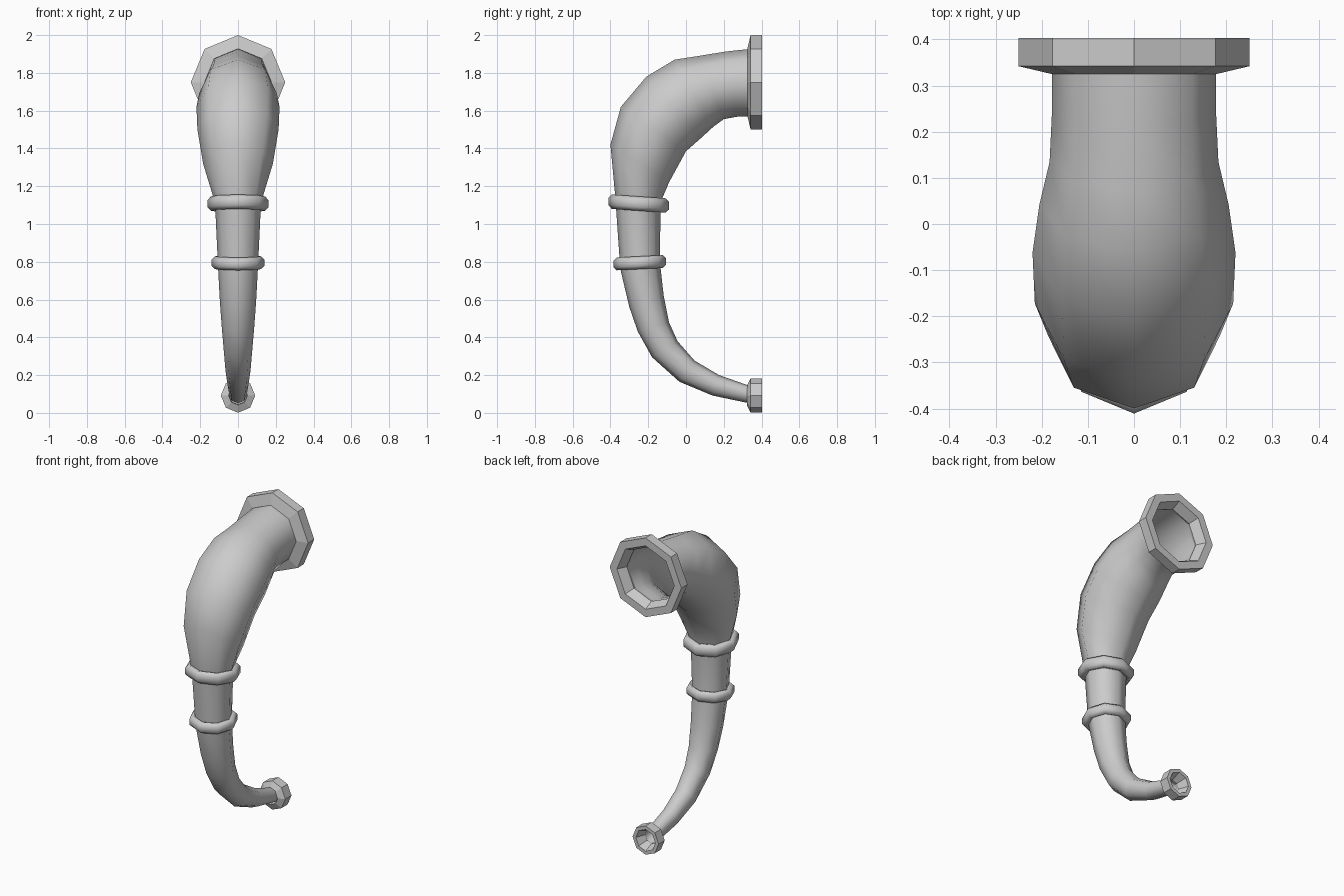
import bpy, bmesh, math
from mathutils import Vector

if "Cube" in bpy.data.objects:
    bpy.data.objects.remove(bpy.data.objects["Cube"])

SIDES = 8


def sweep(name, sections, smooth=True, closed=False):
    """Skin octagons; each section = (outer y, outer z, inner y, inner z, half width)."""
    bm = bmesh.new()
    rings = []
    for oy, oz, iy, iz, hw in sections:
        a, b = Vector((0, oy, oz)), Vector((0, iy, iz))
        mid, arm = (a + b) / 2, (a - b) / 2
        ring = []
        for i in range(SIDES):
            t = 2 * math.pi * i / SIDES
            ring.append(bm.verts.new(mid + arm * math.cos(t) + Vector((hw * math.sin(t), 0, 0))))
        rings.append(ring)
    pairs = list(zip(rings, rings[1:]))
    if closed:
        pairs.append((rings[-1], rings[0]))
    for r, s in pairs:
        for i in range(SIDES):
            j = (i + 1) % SIDES
            bm.faces.new((r[i], r[j], s[j], s[i])).smooth = smooth
    bmesh.ops.recalc_face_normals(bm, faces=bm.faces)
    me = bpy.data.meshes.new(name)
    bm.to_mesh(me)
    bm.free()
    ob = bpy.data.objects.new(name, me)
    bpy.context.collection.objects.link(ob)
    return ob


def collar(name, y, z, tilt, r_in, r_out, h):
    """Rounded band around the tube; tilt lifts the front side."""
    m = r_out - 0.018
    prof = [(r_in, -h * .8), (m, -h), (r_out, -h * .5), (r_out, h * .5), (m, h), (r_in, h * .8)]
    sweep(name, [(y - r, z + d + tilt * r, y + r, z + d - tilt * r, r) for r, d in prof], closed=True)


def flange(name, z, prof):
    """Octagonal end plate around the y axis from (y, radius) pairs."""
    sweep(name, [(y, z + r, y, z - r, r) for y, r in prof], smooth=False, closed=True)


# Curved hollow tube, wide end at the top
sweep("curved_tube", [
    (0.34, 1.927, 0.34, 1.57, 0.178),
    (0.21, 1.913, 0.27, 1.568, 0.178),
    (0.07, 1.89, 0.20, 1.555, 0.183),
    (-0.06, 1.87, 0.145, 1.515, 0.205),
    (-0.21, 1.78, 0.085, 1.46, 0.22),
    (-0.345, 1.62, 0.00, 1.385, 0.215),
    (-0.40, 1.42, -0.09, 1.22, 0.185),
    (-0.375, 1.15, -0.128, 1.13, 0.130),
    (-0.37, 1.08, -0.135, 1.07, 0.120),
    (-0.352, 0.82, -0.138, 0.82, 0.108),
    (-0.345, 0.75, -0.135, 0.77, 0.105),
    (-0.30, 0.56, -0.118, 0.62, 0.096),
    (-0.255, 0.43, -0.09, 0.48, 0.086),
    (-0.18, 0.295, -0.045, 0.38, 0.076),
    (-0.035, 0.165, 0.045, 0.277, 0.066),
    (0.14, 0.092, 0.175, 0.20, 0.055),
    (0.34, 0.05, 0.34, 0.142, 0.046),
])

# Two rounded collars
collar("upper_collar", -0.25, 1.108, 0.07, 0.115, 0.161, 0.038)
collar("lower_collar", -0.245, 0.795, -0.05, 0.10, 0.140, 0.034)

# End plates
flange("top_flange", 1.75, [(0.325, 0.178), (0.342, 0.25), (0.403, 0.25), (0.403, 0.20), (0.345, 0.172)])
flange("bottom_flange", 0.092, [(0.322, 0.05), (0.342, 0.091), (0.403, 0.091), (0.403, 0.068), (0.345, 0.045)])
